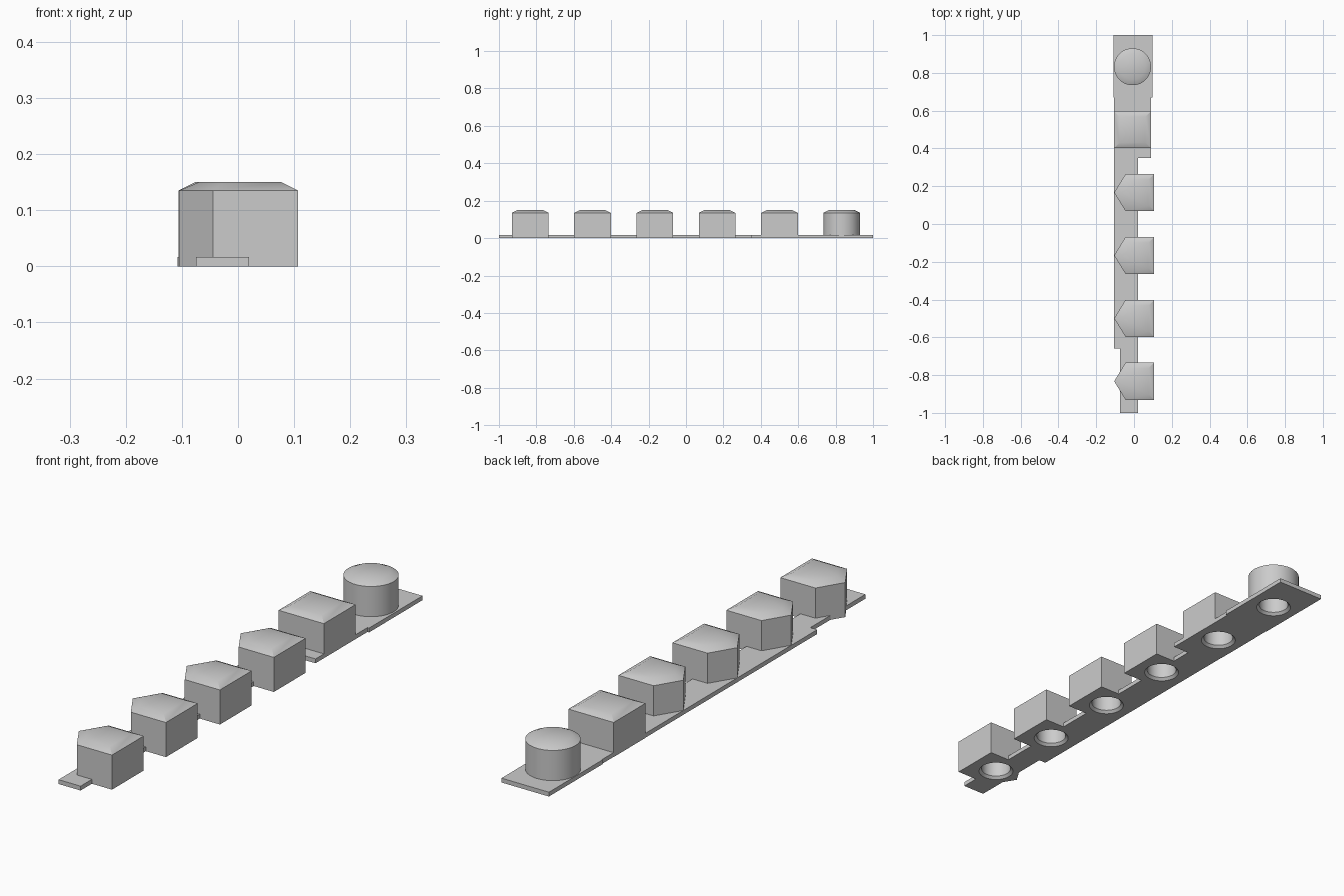
import bpy
import bmesh
from math import cos, sin, pi

old = bpy.data.objects.get("Cube")
if old:
    bpy.data.objects.remove(old, do_unlink=True)

grey = bpy.data.materials.new("light grey")
grey.use_nodes = True
grey.diffuse_color = (0.6, 0.6, 0.6, 1)
grey.node_tree.nodes["Principled BSDF"].inputs["Base Color"].default_value = (0.6, 0.6, 0.6, 1)

PITCH = 0.333
STRIP_H, WALL_H, TOP_H = 0.017, 0.135, 0.15
HALF = 0.098          # half width of a button
CHAMFER = 0.03        # width of the sloped rim on each cap


def circle(r, n=64):
    return [(r * cos(2 * pi * i / n), r * sin(2 * pi * i / n)) for i in range(n)]


def prism(name, outline, height, centre=(0, 0), cap=0):
    """Extrude an outline from z = 0; cap adds a sloped rim on top."""
    bm = bmesh.new()
    base = bm.faces.new([bm.verts.new((x + centre[0], y + centre[1], 0)) for x, y in outline])
    base.normal_update()
    if base.normal.z < 0:
        base.normal_flip()
    bottom = base.copy()
    res = bmesh.ops.extrude_face_region(bm, geom=[base])
    top = next(f for f in res["geom"] if isinstance(f, bmesh.types.BMFace))
    bmesh.ops.translate(bm, verts=top.verts, vec=(0, 0, height))
    bmesh.ops.remove_doubles(bm, verts=bm.verts, dist=1e-5)
    bm.normal_update()
    if cap:
        bmesh.ops.inset_region(bm, faces=[top], thickness=CHAMFER, use_even_offset=True)
        for v in top.verts:
            v.co.z = height + cap
    bmesh.ops.recalc_face_normals(bm, faces=bm.faces)
    return finish(name, bm)


def finish(name, bm):
    mesh = bpy.data.meshes.new(name)
    bm.to_mesh(mesh)
    bm.free()
    mesh.materials.append(grey)
    obj = bpy.data.objects.new(name, mesh)
    bpy.context.collection.objects.link(obj)
    return obj


def socket_cutter(x, y):
    """Turned plug: a flared mouth, then a straight bore."""
    bm = bmesh.new()
    rings = []
    for r, z in [(0.066, -0.02), (0.066, 0), (0.056, 0.01), (0.056, 0.1)]:
        rings.append([bm.verts.new((x + a, y + b, z)) for a, b in circle(r, 48)])
    for low, high in zip(rings, rings[1:]):
        for i in range(len(low)):
            j = (i + 1) % len(low)
            bm.faces.new((low[i], low[j], high[j], high[i]))
    bm.faces.new(rings[0])
    bm.faces.new(rings[-1])
    bmesh.ops.recalc_face_normals(bm, faces=bm.faces)
    cutter = finish("socket_cutter", bm)
    cutter.hide_render = True
    return cutter


def cut(obj, cutter):
    mod = obj.modifiers.new("socket", "BOOLEAN")
    mod.operation = "DIFFERENCE"
    mod.solver = "EXACT"
    mod.object = cutter
    bpy.context.view_layer.objects.active = obj
    bpy.ops.object.modifier_apply(modifier=mod.name)


# Stepped base strip
right_side = [(0.02, -1), (0.02, 0.35), (0.09, 0.35), (0.09, 0.67), (0.097, 0.67), (0.097, 1)]
left_side = [(-0.108, 1), (-0.108, 0.67), (-0.105, 0.67), (-0.105, -0.66), (-0.075, -0.66), (-0.075, -1)]
strip = prism("base_strip", right_side + left_side, STRIP_H)

# Button outlines
square = [(-HALF, -HALF), (HALF, -HALF), (HALF, HALF), (-HALF, HALF)]
pentagon = [(-0.105, 0), (-0.045, -HALF), (0.107, -HALF), (0.107, HALF), (-0.045, HALF)]
kinds = [("round_button", circle(HALF), -0.008), ("square_button", square, -0.008)]
kinds += [("pointed_button_%d" % n, pentagon, 0) for n in range(1, 5)]

# Buttons with their underside sockets
parts = [strip]
for i, (name, outline, x) in enumerate(kinds):
    y = PITCH * (2.5 - i)
    button = prism(name, outline, WALL_H, (x, y), TOP_H - WALL_H)
    plug = socket_cutter(x, y)
    cut(button, plug)
    cut(strip, plug)
    bpy.data.objects.remove(plug, do_unlink=True)
    parts.append(button)

# Smooth caps and bores, sharp corners
bpy.ops.object.select_all(action="DESELECT")
for obj in parts:
    obj.select_set(True)
bpy.context.view_layer.objects.active = strip
bpy.ops.object.shade_smooth_by_angle()
